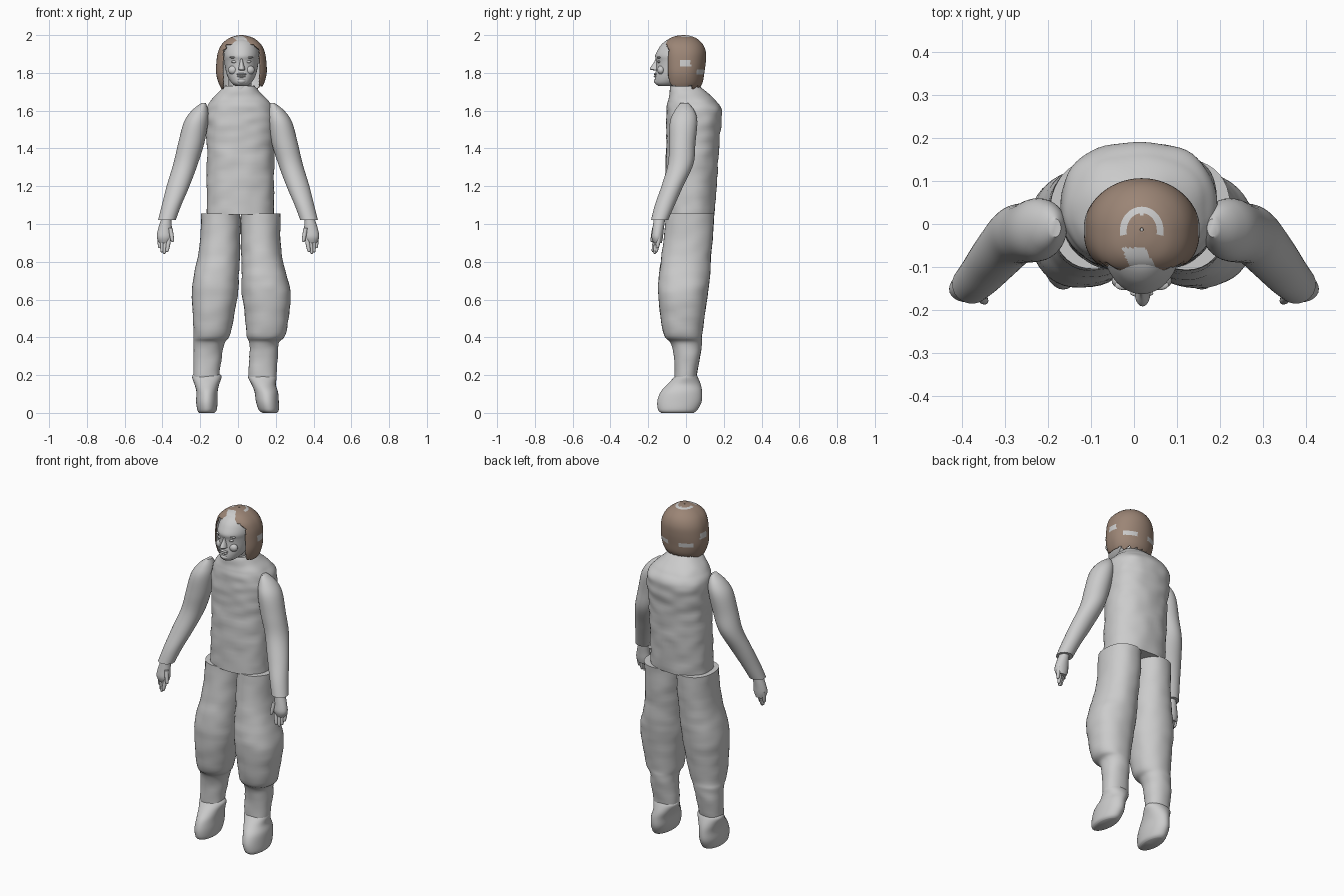
import bpy
import bmesh
import math
from mathutils import Vector, noise

cube = bpy.data.objects.get("Cube")
if cube:
    bpy.data.objects.remove(cube, do_unlink=True)


def material(name, colour):
    mat = bpy.data.materials.new(name)
    mat.use_nodes = True
    mat.diffuse_color = (*colour, 1)
    bsdf = next(n for n in mat.node_tree.nodes if n.type == 'BSDF_PRINCIPLED')
    bsdf.inputs["Base Color"].default_value = (*colour, 1)
    return mat


GREY = material("light grey", (0.6, 0.6, 0.6))
BROWN = material("hair brown", (0.33, 0.235, 0.18))


def smooth_rings(rings, steps):
    """Resample the cross-sections with a Catmull-Rom curve."""
    out = []
    last = len(rings) - 1
    for i in range(last):
        quad = [rings[max(0, min(last, i + k))] for k in (-1, 0, 1, 2)]
        for s in range(steps):
            t = s / steps
            out.append([b + 0.5 * t * (c - a + t * (2*a - 5*b + 4*c - d + t * (3*(b - c) + d - a)))
                        for a, b, c, d in zip(*quad)])
    out.append(list(rings[-1]))
    return out


def power(value, p):
    return math.copysign(abs(value) ** (2 / p), value)


def finish(name, bm, mats, angle=45):
    bmesh.ops.recalc_face_normals(bm, faces=bm.faces)
    mesh = bpy.data.meshes.new(name)
    bm.to_mesh(mesh)
    bm.free()
    obj = bpy.data.objects.new(name, mesh)
    bpy.context.collection.objects.link(obj)
    for mat in mats:
        mesh.materials.append(mat)
    bpy.ops.object.select_all(action='DESELECT')
    obj.select_set(True)
    bpy.context.view_layer.objects.active = obj
    bpy.ops.object.shade_smooth_by_angle(angle=math.radians(angle))
    return obj


def loft_mesh(rings, sides=32, steps=4, front=2.0, back=2.0, wrinkle=0.0, caps=True):
    """Rings are (z, x_min, x_max, y_min, y_max), stacked along z."""
    bm = bmesh.new()
    rows = []
    for z, x0, x1, y0, y1 in smooth_rings(rings, steps):
        row = []
        for i in range(sides):
            a = math.tau * i / sides
            c, s = math.cos(a), math.sin(a)
            p = front if s < 0 else back
            co = Vector(((x0 + x1) / 2 + power(c, p) * (x1 - x0) / 2,
                         (y0 + y1) / 2 + power(s, p) * (y1 - y0) / 2, z))
            if wrinkle:
                bump = noise.noise(Vector((co.x * 12, co.y * 12, co.z * 20)))
                co += Vector((c, s, 0)) * bump * wrinkle
            row.append(bm.verts.new(co))
        rows.append(row)
    for low, high in zip(rows, rows[1:]):
        for i in range(sides):
            j = (i + 1) % sides
            bm.faces.new((low[i], low[j], high[j], high[i]))
    if caps:
        bm.faces.new(rows[0][::-1])
        bm.faces.new(rows[-1])
    return bm


def loft(name, rings, **options):
    return finish(name, loft_mesh(rings, **options), [GREY])


def flip(rings):
    return [(z, -x1, -x0, y0, y1) for z, x0, x1, y0, y1 in rings]


def ball(name, centre, size, tilt=0):
    bm = bmesh.new()
    bmesh.ops.create_uvsphere(bm, u_segments=20, v_segments=12, radius=1)
    for v in bm.verts:
        v.co = Vector([a * b for a, b in zip(v.co, size)])
    obj = finish(name, bm, [GREY])
    obj.location = centre
    obj.rotation_euler.x = tilt
    return obj


# Loose tunic with sloping shoulders
loft("tunic", [
    (1.05, -.165, .19, -.11, .15), (1.25, -.165, .19, -.11, .165),
    (1.42, -.165, .19, -.105, .175), (1.54, -.17, .195, -.105, .188),
    (1.61, -.165, .19, -.10, .188), (1.65, -.145, .165, -.095, .16),
    (1.69, -.11, .125, -.09, .12), (1.73, -.075, .09, -.08, .075)],
    sides=64, steps=8, front=2.4, back=2.3, wrinkle=.006)

# Neck
loft("neck", [(1.66, -.06, .08, -.09, .06), (1.72, -.05, .07, -.085, .06),
              (1.80, -.05, .08, -.08, .06)])

# Baggy trouser legs: z, y range, left x range, right x range
LEGS = [
    (.19, -.06, .055, .055, .205, -.235, -.10),
    (.30, -.065, .075, .06, .21, -.235, -.085),
    (.37, -.08, .083, .06, .215, -.235, -.07),
    (.41, -.115, .085, .045, .25, -.235, -.045),
    (.52, -.135, .10, .035, .27, -.24, -.02),
    (.63, -.148, .115, .02, .28, -.245, .0),
    (.72, -.145, .125, .018, .26, -.235, .005),
    (.82, -.13, .132, .018, .235, -.215, .01),
    (.93, -.115, .142, .015, .225, -.20, .012),
    (1.055, -.105, .15, .015, .225, -.195, .012)]
loft("left_trouser_leg", [(r[0], r[3], r[4], r[1], r[2]) for r in LEGS],
     sides=40, steps=5, front=2.2, back=2.2, wrinkle=.004)
loft("right_trouser_leg", [(r[0], r[5], r[6], r[1], r[2]) for r in LEGS],
     sides=40, steps=5, front=2.2, back=2.2, wrinkle=.004)

# Soft shoes, same layout as the legs
SHOES = [
    (0, -.13, .04, .13, .205, -.205, -.125),
    (.015, -.147, .06, .11, .216, -.215, -.113),
    (.06, -.152, .083, .095, .216, -.222, -.108),
    (.11, -.135, .085, .088, .212, -.22, -.108),
    (.15, -.10, .078, .072, .20, -.23, -.10),
    (.19, -.062, .062, .053, .205, -.243, -.087),
    (.21, -.05, .05, .065, .195, -.23, -.10)]
loft("left_shoe", [(r[0], r[3], r[4], r[1], r[2]) for r in SHOES])
loft("right_shoe", [(r[0], r[5], r[6], r[1], r[2]) for r in SHOES])

# Sleeves, hands and fingers, built for the left side and flipped
SLEEVE = [
    (1.02, .33, .423, -.185, -.095), (1.10, .30, .403, -.165, -.06),
    (1.20, .257, .378, -.13, -.015), (1.32, .212, .342, -.095, .04),
    (1.43, .178, .316, -.09, .05), (1.54, .158, .286, -.085, .06),
    (1.60, .158, .245, -.06, .045), (1.64, .17, .195, -.03, .012)]
PALM = [(.90, .362, .418, -.172, -.128), (.93, .348, .43, -.182, -.122),
        (.97, .35, .424, -.178, -.118), (1.03, .352, .405, -.17, -.11)]


def finger(x, y, top, tip, drift):
    """A tapering finger hanging from the palm and curling at its tip."""
    r = .011
    out = []
    for t, scale in ((1, .3), (.93, .75), (.55, 1), (0, 1)):
        z = top + (tip - top) * t
        cx = x + drift * t
        cy = y - .012 * t
        out.append((z, cx - r * scale, cx + r * scale, cy - r * scale, cy + r * scale))
    return out


FINGERS = {
    "index_finger": (.364, -.162, .93, .852, .012),
    "middle_finger": (.382, -.154, .93, .842, .008),
    "ring_finger": (.400, -.146, .93, .850, .002),
    "little_finger": (.416, -.140, .94, .872, -.002),
    "thumb": (.358, -.168, .98, .905, -.012)}
for side in ("left", "right"):
    place = flip if side == "right" else list
    loft(side + "_sleeve", place(SLEEVE), sides=36, steps=5)
    loft(side + "_palm", place(PALM), sides=24)
    for name, shape in FINGERS.items():
        loft(side + "_" + name, place(finger(*shape)), sides=12, steps=3)

# Head and face
MID = .018
HEAD = [(1.73, .03, -.145, -.05), (1.745, .05, -.163, -.02), (1.77, .068, -.165, .03),
        (1.80, .08, -.161, .06), (1.84, .088, -.157, .08), (1.865, .091, -.158, .085),
        (1.89, .093, -.163, .087), (1.92, .09, -.15, .083), (1.95, .08, -.13, .07),
        (1.975, .06, -.098, .045), (1.988, .02, -.05, .01)]
loft("head", [(z, MID - w, MID + w, a, b) for z, w, a, b in HEAD], sides=48)
loft("nose", [(1.812, MID - .008, MID + .012, -.165, -.14),
              (1.818, MID - .016, MID + .02, -.19, -.13),
              (1.83, MID - .014, MID + .017, -.188, -.13),
              (1.855, MID - .009, MID + .01, -.17, -.13),
              (1.88, MID - .007, MID + .007, -.16, -.13)], sides=20)
ball("upper_lip", (MID, -.161, 1.793), (.027, .009, .006))
ball("lower_lip", (MID, -.161, 1.782), (.023, .01, .006))
ball("chin", (MID, -.152, 1.757), (.025, .018, .016))
for sign, side in ((1, "left"), (-1, "right")):
    ball(side + "_eye", (MID + sign * .036, -.143, 1.859), (.017, .009, .007))
    ball(side + "_brow", (MID + sign * .038, -.142, 1.882), (.025, .012, .006))
    ball(side + "_cheek", (MID + sign * .042, -.132, 1.815), (.028, .02, .024))

# Bobbed hair: a cap opened at the face, with bare patches chosen by position
HAIR = [(1.715, .105, -.10, .07), (1.75, .122, -.11, .088), (1.80, .134, -.115, .097),
        (1.86, .132, -.117, .105), (1.91, .124, -.117, .105), (1.95, .105, -.113, .09),
        (1.98, .072, -.09, .06), (1.995, .035, -.055, .025), (2.0, .004, -.017, -.009)]
bm = loft_mesh([(z, MID - w, MID + w, a, b) for z, w, a, b in HAIR],
               sides=96, steps=7, front=2.7, caps=False)


def is_open(c):
    x = c.x - MID
    edge = -.098 + .008 * math.sin(c.z * 130) * math.cos(c.x * 90)
    in_face = c.y < -.05 and abs(x) < .097 and c.z < 1.945 - 2.5 * x * x
    ragged = c.z < 1.723 + .008 * math.sin(c.x * 170)
    return in_face or ragged or (c.y < edge and c.z < 1.95)


def is_bare(c):
    x = c.x - MID
    ring = math.hypot(x, (c.y + .02) * .85)
    crown = c.z > 1.96 and c.y > -.025 and .036 < ring < .05
    fringe = c.y < -.055 and c.z > 1.945 and abs(x + .01 + .5 * (c.y + .075)) < .028
    ear = abs(x) > .1 and -.03 < c.y < .025 and 1.835 < c.z < 1.868
    nape = c.y > .03 and .035 < abs(x) < .105 and 1.79 < c.z < 1.82
    return crown or fringe or ear or nape


bmesh.ops.delete(bm, geom=[f for f in bm.faces if is_open(f.calc_center_median())], context='FACES')
for face in bm.faces:
    face.material_index = 0 if is_bare(face.calc_center_median()) else 1
hair = finish("hair", bm, [GREY, BROWN], 60)
shell = hair.modifiers.new("thickness", 'SOLIDIFY')
shell.thickness = .005
shell.offset = -1
shell.material_offset = -1
